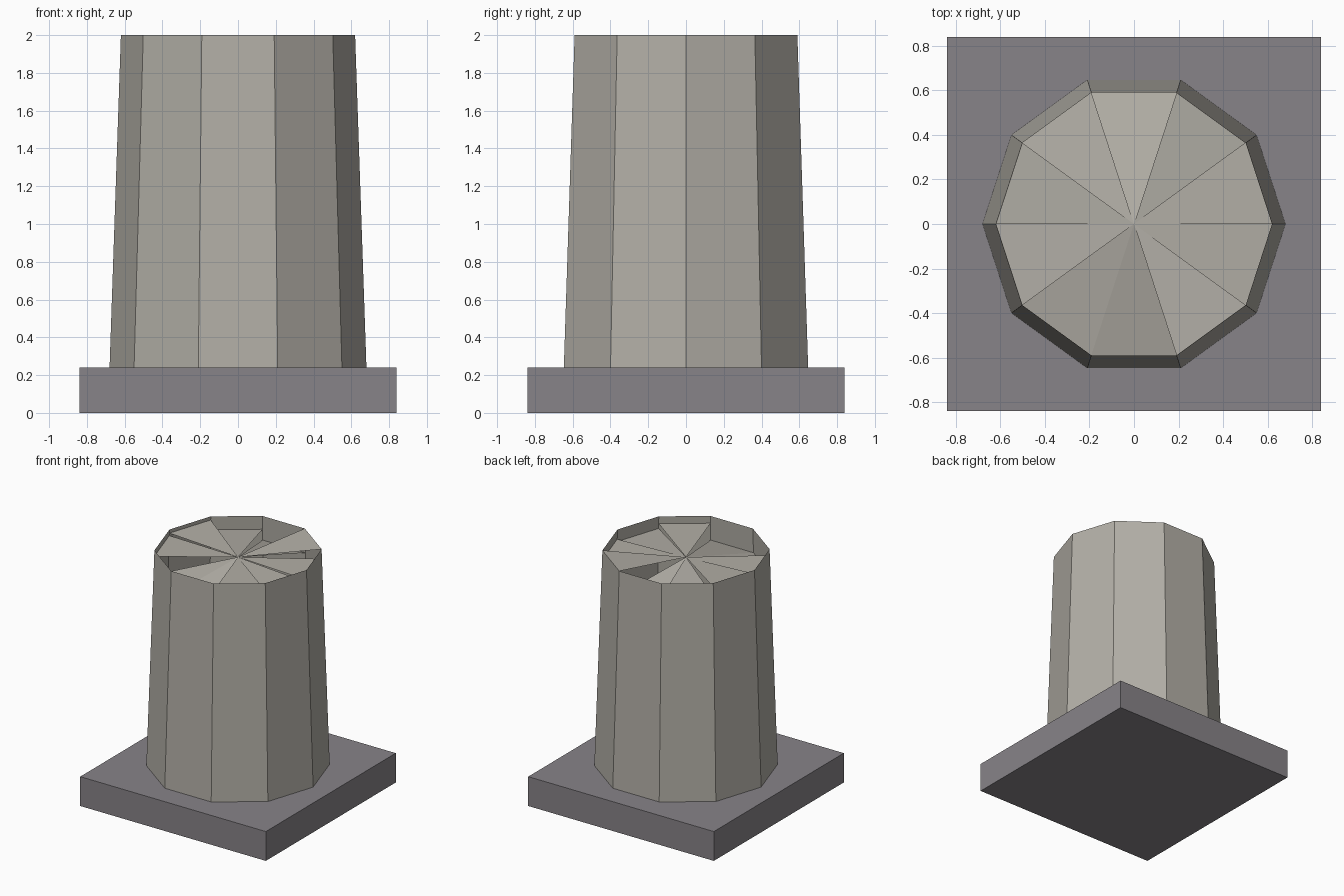
import bpy, bmesh, math

if "Cube" in bpy.data.objects:
    bpy.data.objects.remove(bpy.data.objects["Cube"])


def material(name, rgb):
    m = bpy.data.materials.new(name)
    m.diffuse_color = (*rgb, 1.0)
    m.use_nodes = True
    m.node_tree.nodes["Principled BSDF"].inputs["Base Color"].default_value = m.diffuse_color
    return m


def finish(bm, name, mat):
    me = bpy.data.meshes.new(name)
    bm.to_mesh(me)
    bm.free()
    me.materials.append(mat)
    ob = bpy.data.objects.new(name, me)
    bpy.context.collection.objects.link(ob)
    return ob


def ring_point(k, radius, z):
    a = math.tau * k / SIDES
    return (radius * math.cos(a), radius * math.sin(a), z)


SIDES = 10
PLINTH_TOP, TOP = 0.24, 2.0
R_BOTTOM, R_TOP = 0.68, 0.62
stone = material("warm_grey_stone", (0.45, 0.43, 0.385))
slab = material("dark_grey_stone", (0.242, 0.227, 0.246))

# Square plinth
bm = bmesh.new()
bmesh.ops.create_cube(bm, size=1.0)
bmesh.ops.scale(bm, vec=(1.68, 1.68, PLINTH_TOP), verts=bm.verts)
bmesh.ops.translate(bm, vec=(0, 0, PLINTH_TOP / 2), verts=bm.verts)
finish(bm, "plinth", slab)

# Tapered ten-sided shaft, open at the top
bm = bmesh.new()
low = [bm.verts.new(ring_point(k, R_BOTTOM, PLINTH_TOP)) for k in range(SIDES)]
high = [bm.verts.new(ring_point(k, R_TOP, TOP)) for k in range(SIDES)]
for k in range(SIDES):
    n = (k + 1) % SIDES
    bm.faces.new((low[k], low[n], high[n], high[k]))
finish(bm, "shaft", stone)

# Broken top: separate wedges, each sunk below the rim by its own amount
drops = [0.08, 0.0, 0.2, 0.11, 0.03, 0.05, 0.2, 0.2, 0.06, 0.1]
bm = bmesh.new()
for k, drop in enumerate(drops):
    z = TOP - drop
    r = R_TOP + (R_BOTTOM - R_TOP) * drop / (TOP - PLINTH_TOP)
    bm.faces.new([bm.verts.new(p) for p in (
        (0, 0, TOP - 0.06), ring_point(k, r, z), ring_point(k + 1, r, z))])
finish(bm, "broken_top", stone)
